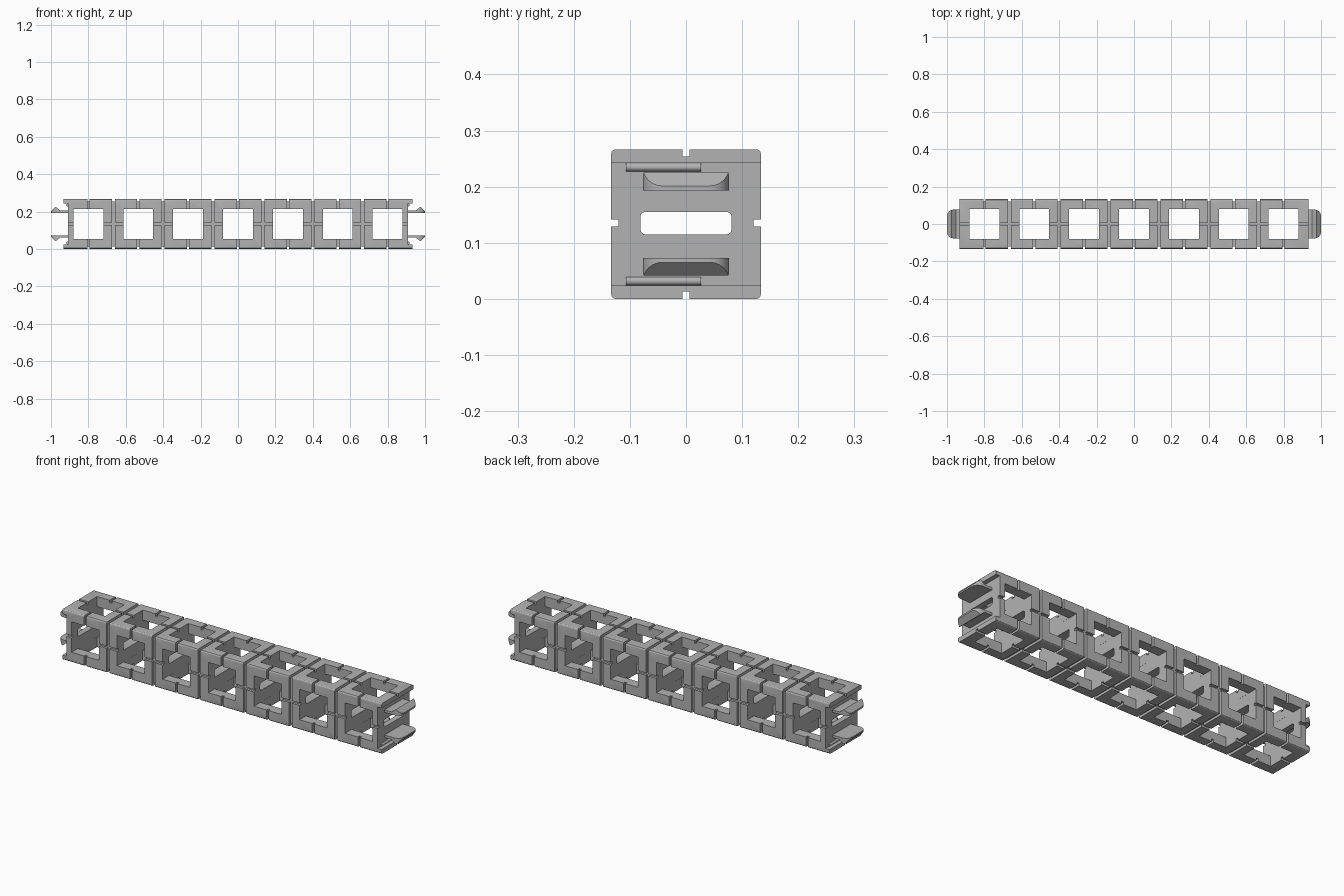
import bpy, bmesh
from mathutils import Matrix

if "Cube" in bpy.data.objects:
    bpy.data.objects.remove(bpy.data.objects["Cube"])

CELLS = 7
PITCH = 2 * 0.9333 / CELLS
HALF = PITCH / 2          # half the beam's width
MID = HALF                # height of the beam's axis
END = 0.91                # recessed end face
LIP = 0.9333              # end of the top and bottom lips

grey = bpy.data.materials.new("light grey")
grey.use_nodes = True
colour = (0.45, 0.45, 0.45, 1)
grey.diffuse_color = colour
grey.node_tree.nodes["Principled BSDF"].inputs["Base Color"].default_value = colour


def make_object(name, bm):
    bmesh.ops.recalc_face_normals(bm, faces=bm.faces)
    mesh = bpy.data.meshes.new(name)
    bm.to_mesh(mesh)
    bm.free()
    mesh.materials.append(grey)
    obj = bpy.data.objects.new(name, mesh)
    bpy.context.collection.objects.link(obj)
    return obj


def boxes(name, items):
    """One mesh of separate boxes, each given as (centre, size)."""
    bm = bmesh.new()
    for centre, size in items:
        m = Matrix.Translation(centre) @ Matrix.Diagonal((*size, 1))
        bmesh.ops.create_cube(bm, size=1, matrix=m)
    return make_object(name, bm)


def prism(name, points, offset):
    """Outline extruded along the offset vector."""
    bm = bmesh.new()
    face = bm.faces.new([bm.verts.new(p) for p in points])
    ext = bmesh.ops.extrude_face_region(bm, geom=[face])
    verts = [v for v in ext["geom"] if isinstance(v, bmesh.types.BMVert)]
    bmesh.ops.translate(bm, verts=verts, vec=offset)
    return make_object(name, bm)


def bevel_edges(obj, test, width, segments):
    bm = bmesh.new()
    bm.from_mesh(obj.data)
    edges = [e for e in bm.edges if test(*e.verts)]
    bmesh.ops.bevel(bm, geom=edges, offset=width, segments=segments,
                    profile=0.5, affect='EDGES')
    bm.to_mesh(obj.data)
    bm.free()


def boolean(obj, cutter, operation='DIFFERENCE'):
    mod = obj.modifiers.new("cut", 'BOOLEAN')
    mod.operation, mod.object, mod.solver = operation, cutter, 'EXACT'
    bpy.context.view_layer.objects.active = obj
    bpy.ops.object.modifier_apply(modifier=mod.name)
    bpy.data.objects.remove(cutter)


def smooth(obj):
    bpy.ops.object.select_all(action='DESELECT')
    obj.select_set(True)
    bpy.context.view_layer.objects.active = obj
    bpy.ops.object.shade_smooth_by_angle()


def along_x(a, b):
    return abs(a.co.x - b.co.x) > 0.5


# Beam with rounded long edges
beam = boxes("beam", [((0, 0, MID), (2 * LIP, 2 * HALF, 2 * HALF))])
bevel_edges(beam, along_x, 0.008, 3)

# Recess between the lips at each end
boolean(beam, boxes("end_recess", [((s * (END + 0.05), 0, MID), (0.1, 0.4, 0.218))
                                   for s in (-1, 1)]))

# Square windows through the sides and through top and bottom
centres = [(i - CELLS // 2) * PITCH for i in range(CELLS)]
boolean(beam, boxes("side_windows", [((x, 0, MID), (0.16, 0.4, 0.16)) for x in centres]))
boolean(beam, boxes("top_windows", [((x, 0, MID), (0.1596, 0.1596, 0.4)) for x in centres]))

# Flat slot through every cell wall
slot = boxes("wall_slot", [((0, 0, 0.135), (2.2, 0.162, 0.04))])
bevel_edges(slot, along_x, 0.008, 3)
boolean(beam, slot)

# Grooves across the faces at every cell joint and cell middle
steps = [(i * HALF, 0.016 if i % 2 else 0.012) for i in range(1 - CELLS, CELLS)]
DEEP = 0.026
boolean(beam, boxes("side_grooves", [((x, s * HALF, MID), (w, DEEP, 0.4))
                                     for x, w in steps for s in (-1, 1)]))
boolean(beam, boxes("top_grooves", [((x, 0, MID + s * HALF), (w, 0.4, DEEP))
                                    for x, w in steps for s in (-1, 1)]))

# Grooves along the middle of each long face
strips = [((0, s * HALF, MID + 0.002), (2.2, DEEP, 0.013)) for s in (-1, 1)]
strips += [((0, 0, MID + s * HALF), (2.2, 0.013, DEEP)) for s in (-1, 1)]
boolean(beam, boxes("long_grooves", strips))
smooth(beam)

# Hooked clip arms and locating ridges, two of each at both ends
hook = [(0.9, 0.06), (1, 0.06), (1, 0.068), (0.975, 0.092), (0.952, 0.073), (0.9, 0.073)]
for end, end_name in ((1, "left"), (-1, "right")):
    for side, side_name in ((1, "upper"), (-1, "lower")):
        clip = prism(f"{end_name}_{side_name}_clip",
                     [(end * x, -0.078, MID + side * z) for x, z in hook], (0, 0.156, 0))
        tip = boxes("tip_outline", [((end * 0.9, 0, MID), (0.2, 0.154, 0.4))])
        bevel_edges(tip, lambda a, b: abs(a.co.z - b.co.z) > 0.3, 0.035, 6)
        boolean(clip, tip, 'INTERSECT')
        smooth(clip)

        bm = bmesh.new()
        place = (Matrix.Translation((end * END, end * -0.04, MID + side * 0.1015))
                 @ Matrix.Rotation(1.5708, 4, 'X'))
        bmesh.ops.create_cone(bm, cap_ends=True, segments=16, radius1=0.0075,
                              radius2=0.0075, depth=0.134, matrix=place)
        smooth(make_object(f"{end_name}_{side_name}_ridge", bm))
